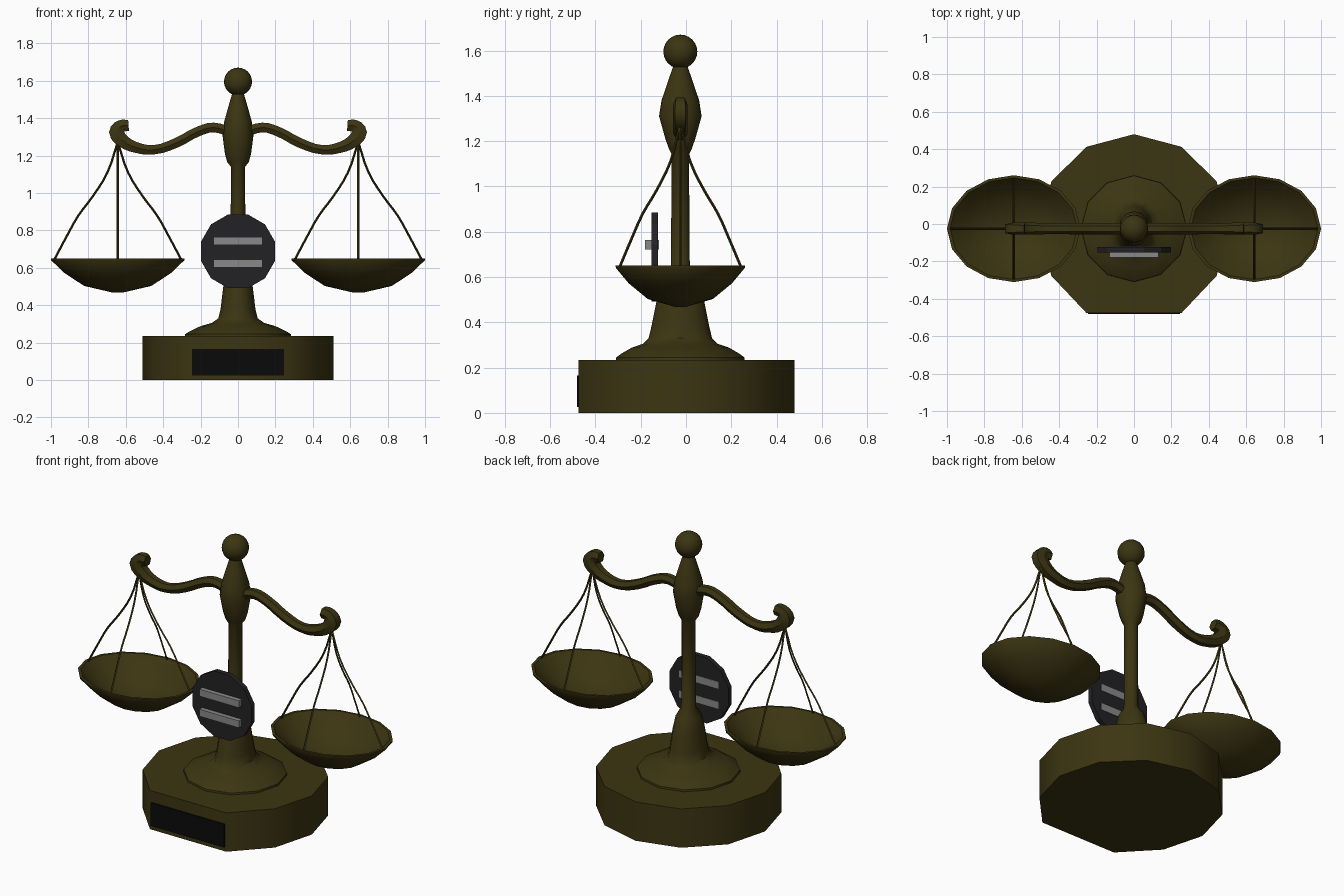
import bpy, bmesh, math
from mathutils import Vector

if "Cube" in bpy.data.objects:
    bpy.data.objects.remove(bpy.data.objects["Cube"])

CY = -0.025  # depth of the column axis


def mat(name, r, g, b):
    m = bpy.data.materials.new(name)
    m.diffuse_color = (r, g, b, 1)
    m.use_nodes = True
    m.node_tree.nodes["Principled BSDF"].inputs["Base Color"].default_value = m.diffuse_color
    return m


BRONZE = mat("dark_bronze", 0.045, 0.035, 0.006)
BLACK = mat("black", 0.003, 0.003, 0.003)
CHARCOAL = mat("charcoal", 0.016, 0.016, 0.018)
STEEL = mat("steel", 0.25, 0.25, 0.25)


def finish(ob, material, angle=40):
    ob.data.materials.append(material)
    if ob.type == 'MESH' and angle:
        bpy.ops.object.select_all(action='DESELECT')
        ob.select_set(True)
        bpy.context.view_layer.objects.active = ob
        bpy.ops.object.shade_smooth_by_angle(angle=math.radians(angle))
    return ob


def from_bmesh(name, bm, material, angle=40):
    bmesh.ops.remove_doubles(bm, verts=bm.verts, dist=1e-5)
    bmesh.ops.recalc_face_normals(bm, faces=bm.faces)
    me = bpy.data.meshes.new(name)
    bm.to_mesh(me)
    bm.free()
    ob = bpy.data.objects.new(name, me)
    bpy.context.collection.objects.link(ob)
    return finish(ob, material, angle)


def lathe(name, rings, sides, material, cx=0.0, angle=40):
    """Rings of (x radius, y radius, z) joined into a closed turned body."""
    bm = bmesh.new()
    loops = []
    for rx, ry, z in rings:
        loops.append([bm.verts.new((cx + rx * math.cos(2 * math.pi * i / sides),
                                    CY + ry * math.sin(2 * math.pi * i / sides), z))
                      for i in range(sides)])
    for a, b in zip(loops, loops[1:]):
        for i in range(sides):
            j = (i + 1) % sides
            bm.faces.new((a[i], a[j], b[j], b[i]))
    bm.faces.new(loops[0])
    bm.faces.new(loops[-1])
    return from_bmesh(name, bm, material, angle)


def box(name, lo, hi, material):
    bm = bmesh.new()
    bmesh.ops.create_cube(bm, size=1)
    lo, hi = Vector(lo), Vector(hi)
    for v in bm.verts:
        v.co = (lo + hi) / 2 + v.co * (hi - lo)
    return from_bmesh(name, bm, material, 0)


def tube(name, points, radius, material, spline='POLY', res=1):
    """Bevelled curve through (x, y, z, radius factor) points, turned to mesh."""
    cu = bpy.data.curves.new(name, 'CURVE')
    cu.dimensions = '3D'
    cu.bevel_depth = radius
    cu.bevel_resolution = res
    cu.use_fill_caps = True
    cu.resolution_u = 3
    sp = cu.splines.new('BEZIER')
    sp.bezier_points.add(len(points) - 1)
    for bp, (x, y, z, r) in zip(sp.bezier_points, points):
        bp.co = (x, y, z)
        bp.radius = r
        bp.handle_left_type = bp.handle_right_type = 'AUTO'
    ob = bpy.data.objects.new(name, cu)
    bpy.context.collection.objects.link(ob)
    bpy.ops.object.select_all(action='DESELECT')
    ob.select_set(True)
    bpy.context.view_layer.objects.active = ob
    bpy.ops.object.convert(target='MESH')
    return finish(bpy.context.object, material, 50)


# Twelve-sided base with its front cut flat
base = lathe("base", [(0.51, 0.505, 0), (0.51, 0.505, 0.234)], 12, BRONZE)
for v in base.data.vertices:
    v.co.y = max(v.co.y, -0.475)
    if v.co.y < -0.45:
        v.co.y = -0.475
box("front_plate", (-0.245, -0.482, 0.025), (0.245, -0.46, 0.165), BLACK)

# Pedestal, column and bulb in one turned profile
lathe("column", [(0.285, 0.285, 0.23), (0.283, 0.283, 0.245), (0.255, 0.26, 0.262),
                 (0.20, 0.215, 0.288), (0.14, 0.165, 0.305), (0.105, 0.14, 0.33),
                 (0.093, 0.128, 0.38), (0.08, 0.106, 0.49), (0.066, 0.082, 0.565),
                 (0.04, 0.042, 0.615), (0.038, 0.038, 1.14), (0.058, 0.05, 1.165),
                 (0.07, 0.066, 1.21), (0.083, 0.094, 1.31), (0.074, 0.083, 1.38),
                 (0.052, 0.056, 1.46), (0.03, 0.03, 1.535)], 12, BRONZE)

# Ball finial
bm = bmesh.new()
bmesh.ops.create_uvsphere(bm, u_segments=20, v_segments=12, radius=0.075)
bmesh.ops.translate(bm, verts=bm.verts, vec=(0, CY, 1.595))
from_bmesh("finial", bm, BRONZE)

# Arm centre line (x, z, thickness), hanger line (distance, z), both mirrored
ARM = [(0.04, 1.325, 1), (0.13, 1.35, 1), (0.21, 1.33, 1), (0.33, 1.268, 1),
       (0.45, 1.231, 0.95), (0.545, 1.243, 1.1), (0.615, 1.278, 1.35),
       (0.648, 1.325, 1.6), (0.625, 1.357, 1.3), (0.585, 1.36, 1.1)]
WIRE = [(0.004, 1.26), (0.055, 1.11), (0.135, 0.98), (0.21, 0.88), (0.272, 0.77), (0.337, 0.648)]

for side, s in (("left", -1), ("right", 1)):
    arm = tube(f"{side}_arm", [(s * x, CY, z, r) for x, z, r in ARM], 0.03, BRONZE)
    for v in arm.data.vertices:  # keep an even depth along the scroll
        v.co.y = CY + max(-0.032, min(0.032, v.co.y - CY))
    px = s * 0.643
    # Bowl-shaped pan with a thin wall
    outer = [(0.03, 0.468), (0.18, 0.503), (0.285, 0.572), (0.356, 0.64), (0.357, 0.65)]
    inner = [(0.34, 0.65), (0.275, 0.588), (0.175, 0.52), (0.03, 0.485)]
    lathe(f"{side}_pan", [(r, r * 0.8, z) for r, z in outer + inner], 16, BRONZE, px)
    # Four hanging wires
    for i in range(4):
        c, d = math.cos(i * math.pi / 2), math.sin(i * math.pi / 2)
        tube(f"{side}_wire_{i + 1}", [(px + r * c, CY + r * 0.79 * d, z, 1) for r, z in WIRE],
             0.006, BRONZE, res=0)

# Round badge in front of the column with two bars through it
bm = bmesh.new()
rim = [bm.verts.new((0.204 * math.cos(a), -0.153, 0.688 + 0.204 * math.sin(a)))
       for a in (math.radians(15 + 30 * k) for k in range(12))]
face = bm.faces.new(rim)
ext = bmesh.ops.extrude_face_region(bm, geom=[face])
bmesh.ops.translate(bm, verts=[g for g in ext['geom'] if isinstance(g, bmesh.types.BMVert)],
                    vec=(0, 0.03, 0))
from_bmesh("badge_disc", bm, CHARCOAL, 25)
for k, z in enumerate((0.622, 0.743)):
    box(f"badge_bar_{k + 1}", (-0.132, -0.18, z - 0.021), (0.132, -0.12, z + 0.021), STEEL)
